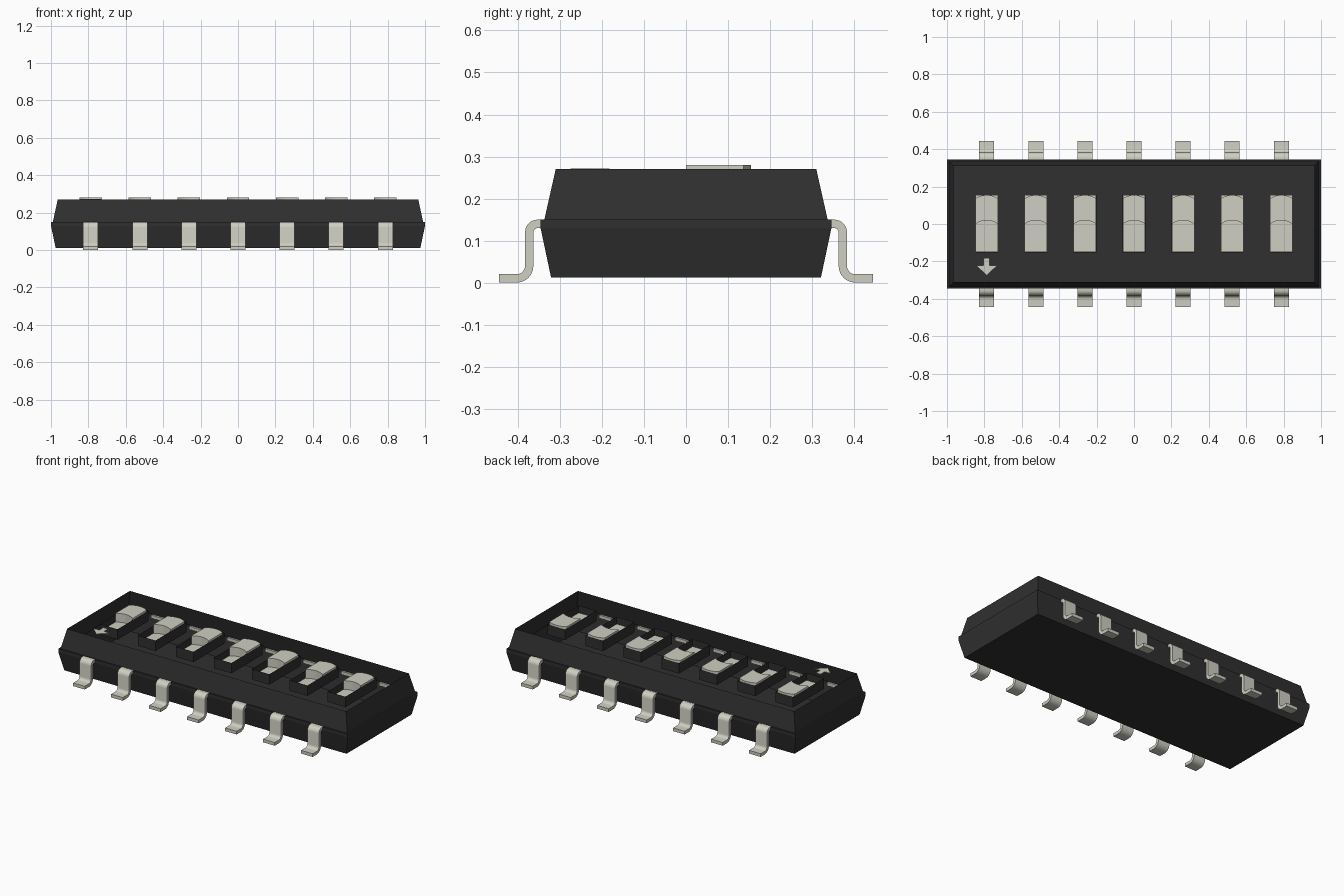
import bpy, bmesh, math

cube = bpy.data.objects.get("Cube")
if cube:
    bpy.data.objects.remove(cube, do_unlink=True)


def material(name, rgb):
    m = bpy.data.materials.new(name)
    m.use_nodes = True
    m.diffuse_color = (*rgb, 1)
    m.node_tree.nodes["Principled BSDF"].inputs["Base Color"].default_value = (*rgb, 1)
    return m


BLACK = material("black_plastic", (0.029, 0.029, 0.029))
PALE = material("pale_metal", (0.62, 0.62, 0.54))

COUNT, PITCH = 7, 0.2625
POSITIONS = [(i - (COUNT - 1) / 2) * PITCH for i in range(COUNT)]


def finish(name, bm, mat, fix_normals=True):
    if fix_normals:
        bmesh.ops.recalc_face_normals(bm, faces=bm.faces[:])
    mesh = bpy.data.meshes.new(name)
    bm.to_mesh(mesh)
    bm.free()
    mesh.materials.append(mat)
    obj = bpy.data.objects.new(name, mesh)
    bpy.context.collection.objects.link(obj)
    return obj


def prism(bm, points, lo, hi, place):
    """Extrude a flat outline from lo to hi; place maps (a, b, depth) to a position."""
    near = [bm.verts.new(place(a, b, lo)) for a, b in points]
    far = [bm.verts.new(place(a, b, hi)) for a, b in points]
    bm.faces.new(near)
    bm.faces.new(far[::-1])
    for i in range(len(points)):
        j = (i + 1) % len(points)
        bm.faces.new((near[i], far[i], far[j], near[j]))


def arc(cx, cy, r, start, end, steps=6):
    angles = [math.radians(start + (end - start) * i / steps) for i in range(steps + 1)]
    return [(cx + r * math.cos(a), cy + r * math.sin(a)) for a in angles]


def open_tub(bm, rings):
    """Stack rectangular rings (x, half x, y, half y, z); close only the bottom."""
    loops = [[bm.verts.new((x + sx * hx, y + sy * hy, z))
              for sx, sy in ((-1, -1), (1, -1), (1, 1), (-1, 1))]
             for x, hx, y, hy, z in rings]
    bm.faces.new(loops[0][::-1])
    for low, high in zip(loops, loops[1:]):
        for i in range(4):
            j = (i + 1) % 4
            bm.faces.new((low[i], low[j], high[j], high[i]))


# Housing: tapered lower half, narrow belt, tapered upper half, open on top
bm = bmesh.new()
open_tub(bm, [(0, hx, 0, hy, z) for hx, hy, z in (
    (0.975, 0.321, 0.012), (1.0, 0.346, 0.13), (1.0, 0.346, 0.15),
    (0.99, 0.337, 0.15), (0.964, 0.31, 0.27))])
finish("housing", bm, BLACK, fix_normals=False)

# Slider pockets hanging level with the housing rim
bm = bmesh.new()
for x in POSITIONS:
    open_tub(bm, [(x, 0.061, 0.002, 0.154, z) for z in (0.205, 0.27)])
finish("slider_pockets", bm, BLACK, fix_normals=False)

# Sliders: low base plus a raised knob with bowed front and back edges
flat = lambda a, b, d: (a, b, d)


def bow(x, y, rise, half=0.06, steps=8):
    ts = [-1 + 2 * i / steps for i in range(steps + 1)]
    return [(x + half * t, y + rise * (1 - t * t)) for t in ts]


bm = bmesh.new()
for x in POSITIONS:
    base = [(x - 0.06, -0.151), (x + 0.06, -0.151), (x + 0.06, 0.155), (x - 0.06, 0.155)]
    prism(bm, base, 0.207, 0.225, flat)
    prism(bm, bow(x, 0.0, 0.02) + bow(x, 0.137, 0.018)[::-1], 0.225, 0.28, flat)
finish("sliders", bm, PALE)

# Direction arrow by the first slider
bm = bmesh.new()
half = [(0.016, -0.182), (0.016, -0.222), (0.056, -0.222)]
ax = POSITIONS[0]
outline = [(ax + a, b) for a, b in half] + [(ax, -0.275)] + [(ax - a, b) for a, b in half[::-1]]
prism(bm, outline, 0.268, 0.272, flat)
finish("direction_arrow", bm, PALE)

# Gull-wing pins along both long sides
profile = ([(0.325, 0.15)] + arc(0.353, 0.12, 0.03, 90, 0)
           + arc(0.403, 0.04, 0.02, 180, 270)
           + [(0.445, 0.02), (0.445, 0.0)]
           + arc(0.403, 0.04, 0.04, 270, 180)
           + arc(0.353, 0.12, 0.01, 0, 90) + [(0.325, 0.13)])
for name, side in (("front_pins", -1), ("back_pins", 1)):
    bm = bmesh.new()
    for x in POSITIONS:
        prism(bm, profile, x - 0.04, x + 0.04, lambda a, b, d: (d, side * a, b))
    pins = finish(name, bm, PALE)
    bpy.ops.object.select_all(action="DESELECT")
    pins.select_set(True)
    bpy.context.view_layer.objects.active = pins
    bpy.ops.object.shade_smooth_by_angle(angle=math.radians(30))
